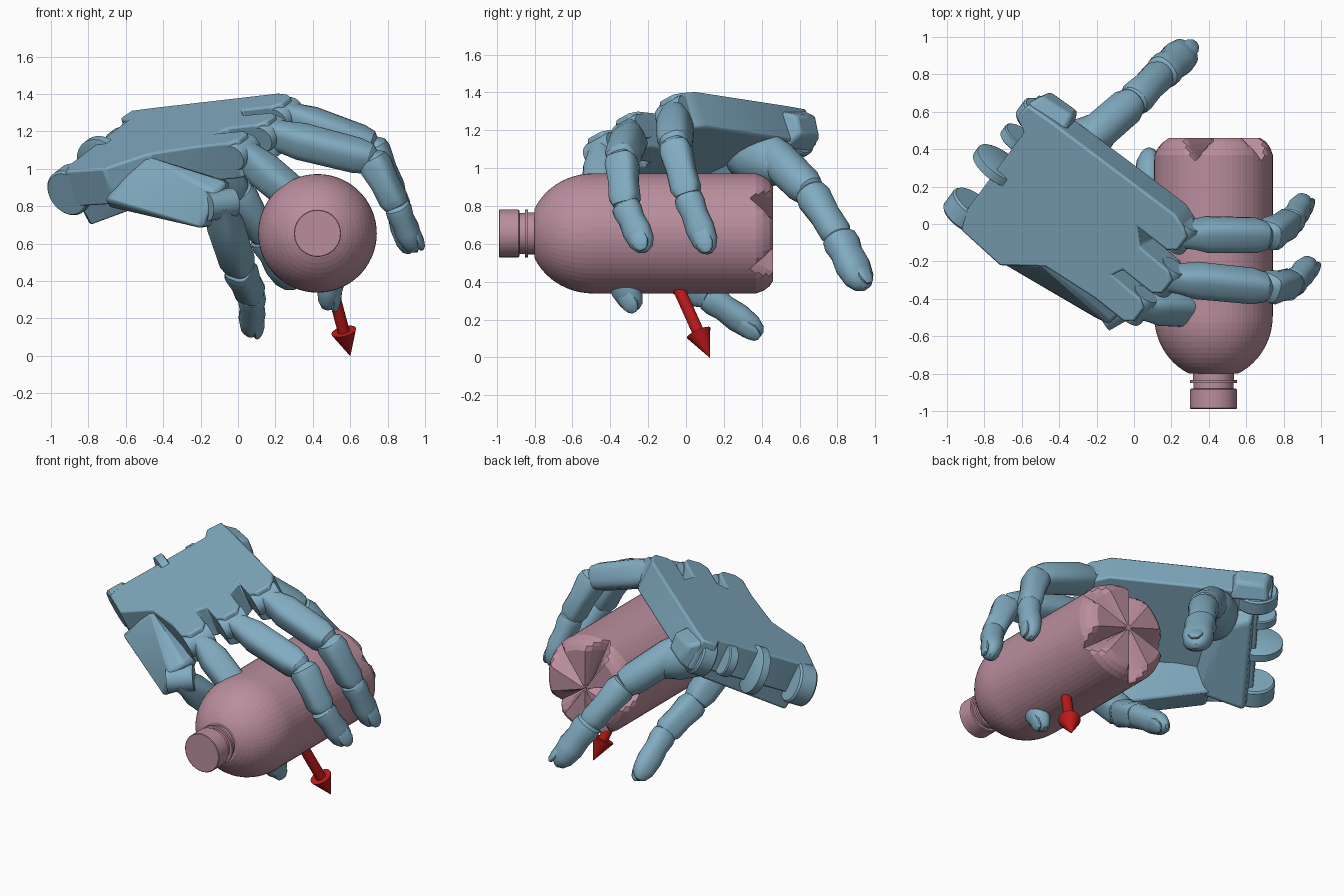
import bpy, bmesh, math
from mathutils import Vector as V

if "Cube" in bpy.data.objects:
    bpy.data.objects.remove(bpy.data.objects["Cube"])


def material(name, rgb):
    m = bpy.data.materials.new(name)
    m.diffuse_color = (*rgb, 1)
    m.use_nodes = True
    m.node_tree.nodes["Principled BSDF"].inputs["Base Color"].default_value = m.diffuse_color
    return m


BLUE = material("blue", (0.22, 0.41, 0.53))
PINK = material("pink", (0.49, 0.27, 0.34))
RED = material("red", (0.50, 0.01, 0.01))

# hand frame: U toward the fingers, S toward the thumb, W out of the back
ORIGIN = V((0.26, -0.07, 1.385))
U = V((0.78, -0.62, 0.08)).normalized()
S = V((0.54, 0.735, 0.41)).normalized()
W = U.cross(S).normalized()


def hand(a, b, c):
    return ORIGIN + U * a + S * b + W * c


def loft(bm, p, q, side, rows, n=16, power=2.0, off=0.0, turn=0.5):
    """Skin superelliptic rings along p-q; rows are (t, half width, half depth)."""
    p, q = V(p), V(q)
    d = q - p
    ax = d.normalized()
    s = (side - ax * side.dot(ax)).normalized()
    b = ax.cross(s)
    rings = []
    for t, hw, hd in rows:
        ring = []
        for i in range(n):
            an = 2 * math.pi * (i + turn) / n
            c, k = math.cos(an), math.sin(an)
            x = math.copysign(abs(c) ** (2 / power), c) * hw
            y = math.copysign(abs(k) ** (2 / power), k) * hd + off
            ring.append(bm.verts.new(p + d * t + s * x + b * y))
        rings.append(ring)
    for r0, r1 in zip(rings, rings[1:]):
        for i in range(n):
            j = (i + 1) % n
            bm.faces.new((r0[i], r0[j], r1[j], r1[i]))
    bm.faces.new(rings[0][::-1])
    bm.faces.new(rings[-1])


def finish(bm, name, mat, angle=None, bevel=0):
    bmesh.ops.recalc_face_normals(bm, faces=bm.faces)
    me = bpy.data.meshes.new(name)
    bm.to_mesh(me)
    bm.free()
    ob = bpy.data.objects.new(name, me)
    bpy.context.collection.objects.link(ob)
    me.materials.append(mat)
    if bevel:
        m = ob.modifiers.new("bevel", 'BEVEL')
        m.width, m.segments, m.limit_method = bevel, 2, 'ANGLE'
    if angle:
        bpy.ops.object.select_all(action='DESELECT')
        ob.select_set(True)
        bpy.context.view_layer.objects.active = ob
        bpy.ops.object.shade_smooth_by_angle(angle=math.radians(angle))
    return ob


def hull(name, pts, bevel):
    bm = bmesh.new()
    for p in pts:
        bm.verts.new(p)
    bmesh.ops.convex_hull(bm, input=bm.verts)
    bmesh.ops.delete(bm, geom=[v for v in bm.verts if not v.link_faces], context='VERTS')
    bmesh.ops.dissolve_limit(bm, angle_limit=0.09, verts=bm.verts, edges=bm.edges)
    return finish(bm, name, BLUE, 30, bevel)


# fingers: three phalanges plus nail
PROXIMAL = [(-.12, .03, .04), (-.06, .06, .07), (.15, .072, .082), (.3, .09, .09),
            (.85, .088, .085), (.97, .07, .075), (1.04, .03, .04)]
MIDDLE = [(-.12, .04, .04), (-.02, .075, .072), (.12, .085, .082), (.5, .076, .07),
          (.85, .08, .07), (1, .06, .06), (1.06, .02, .02)]
DISTAL = [(-.1, .04, .04), (0, .074, .065), (.12, .078, .07), (.3, .07, .062),
          (.55, .077, .066), (.8, .068, .054), (.94, .045, .034), (1.0, .015, .012)]
NAIL = [(.55, .025, .012), (.6, .045, .018), (.85, .046, .018), (.96, .03, .014), (1.0, .012, .006)]


def finger(name, joints, scale=(1, 1, 1), power=3.2):
    j = [V(p) for p in joints]
    side = (j[1] - j[0]).cross(j[3] - j[2])
    bm = bmesh.new()
    for i, (rows, pw) in enumerate(((PROXIMAL, power), (MIDDLE, power), (DISTAL, 2.3))):
        k = scale[i]
        loft(bm, j[i], j[i + 1], side, [(t, a * k, b * k) for t, a, b in rows], 16, pw)
    loft(bm, j[2], j[3], side, NAIL, 12, 2.5, 0.043 * scale[2])
    return finish(bm, name, BLUE, 30)


KNUCKLES = [(-.026, -.036), (.046, -.288), (.013, -.52)]
K = [hand(a, b, -.09) for a, b in KNUCKLES]
finger("index_finger", [K[0], (.72, -.06, 1.12), (.84, .01, .85), (.915, .125, .55)])
finger("middle_finger", [K[1], (.72, -.34, 1.05), (.85, -.32, .80), (.95, -.21, .56)])
finger("ring_finger", [K[2], (.39, -.46, .78), (.51, -.40, .50), (.48, -.26, .25)])
finger("little_finger", [(-.1, -.46, .80), (.01, -.10, .46), (.075, .12, .32), (.075, .40, .12)])
finger("thumb", [(-.3, .40, 1.13), (.0, .66, .87), (.15, .81, .63), (.30, .94, .36)],
       (1.15, 1.12, 1.25), 2.1)

# thumb mound joining thumb to palm
bm = bmesh.new()
loft(bm, hand(-.8, -.25, -.12), (-.12, .55, .99), S,
     [(0, .08, .07), (.12, .14, .11), (.4, .15, .135), (.65, .135, .13), (.85, .10, .10), (1, .04, .04)], 20)
finish(bm, "thumb_mound", BLUE, 40)

# palm plate with knuckle lobes
outline = [(-.93, .05)]
for i, (a, b) in enumerate(KNUCKLES):
    outline += [(a - (.08 if i == 0 else .2), b + (.11 if i == 0 else .085)), (a, b + .08),
                (a + .045, b + .045), (a + .045, b - .045), (a, b - .085), (a - .2, b - .085)]
outline += [(-.5, -.64), (-.7, -.80), (-.98, -.78), (-1.02, -.68), (-1.02, -.10),
            (-1.10, -.06), (-1.09, .04)]
bm = bmesh.new()
face = bm.faces.new([bm.verts.new(hand(a, b, 0)) for a, b in outline])
ext = bmesh.ops.extrude_face_region(bm, geom=[face], use_keep_orig=True)
for v in [g for g in ext["geom"] if isinstance(g, bmesh.types.BMVert)]:
    v.co -= W * 0.21
finish(bm, "palm", BLUE, 30, 0.012)

# wrist corner beside the thumb
hull("wrist_corner", [hand(a, b, c) for a, b, c in (
    (-1.1, .03, -.01), (-.84, .03, -.03), (-1.07, .10, -.07), (-.87, .12, -.09),
    (-1.05, .10, -.2), (-.87, .11, -.2), (-1.08, 0, -.24), (-.84, 0, -.24))], 0.02)

# heel of the palm
hull("palm_heel", [hand(a, b, c) for a, b, c in (
    (-1.0, -.76, -.15), (-1.0, -.05, -.15), (-.6, -.7, -.15), (-.7, -.1, -.15),
    (-.98, -.74, -.34), (-.98, -.12, -.29), (-.72, -.68, -.3), (-.8, -.2, -.28))], 0.02)

# metacarpal block of the little finger
hull("little_metacarpal", [(-.72, -.20, .84), (-.5, -.21, 1.07), (-.13, -.54, .88), (-.06, -.48, .93),
                           (-.19, -.51, .68), (-.7, -.14, .80), (-.45, .02, 1.0), (-.04, -.36, .93),
                           (-.12, -.36, .69), (-.6, .02, .78)], 0.025)

# knuckle pins and wrist lugs, all turned about the side axis
for name, a, b, c, r, h in [("knuckle_pin_%d" % i, a, b, -.09, .075, .085)
                            for i, (a, b) in enumerate(KNUCKLES)] + [
        ("wrist_lug_0", -1.03, -.20, -.11, .10, .03), ("wrist_lug_1", -1.03, -.40, -.12, .15, .03),
        ("wrist_lug_2", -1.02, -.72, -.13, .13, .06), ("wrist_lug_3", -1.0, -.04, -.13, .13, .05)]:
    bm = bmesh.new()
    loft(bm, hand(a, b - h, c), hand(a, b + h, c), U,
         [(0, r * .92, r * .92), (.1, r, r), (.9, r, r), (1, r * .92, r * .92)], 28)
    finish(bm, name, BLUE, 30)

# little finger hinge
bm = bmesh.new()
loft(bm, (-.17, -.50, .80), (-.03, -.42, .82), V((0, 0, 1)), [(0, .08, .08), (1, .08, .08)], 24)
finish(bm, "little_finger_hinge", BLUE, 30)


# bottle, turned about the y axis
def turned(name, rows, shape=None):
    bm = bmesh.new()
    loft(bm, (.425, 0, .655), (.425, 1, .655), V((1, 0, 0)), [(y, r, r) for y, r in rows], 60, turn=0)
    if shape:
        for v in bm.verts:
            shape(v)
        bmesh.ops.remove_doubles(bm, verts=bm.verts, dist=0.0005)
    return finish(bm, name, PINK)


def groove(v):
    """Press five radial V grooves into the bottle base."""
    if v.co.y < .3:
        return
    x, z = v.co.x - .425, v.co.z - .655
    r, an = math.hypot(x, z), math.degrees(math.atan2(z, x))
    off = min(abs(math.remainder(an - 36 - 72 * i, 360)) for i in range(5))
    apex = .40 - .2 * r
    v.co.y = min(v.co.y, apex + (.46 - apex) * off / 18)


dome = [(-.49 - .34 * math.sin(math.radians(x)), .317 * math.cos(math.radians(x))) for x in range(0, 67, 6)]
turned("bottle_body", [(.46, .02), (.46, .25), (.44, .28), (.41, .302), (.37, .317),
                       (.32, .317), (.13, .317), (-.18, .317)] + dome, groove)
turned("bottle_neck", [(-.78, .11), (-.835, .11), (-.835, .126), (-.85, .126), (-.85, .108), (-.89, .108)])
turned("bottle_cap", [(-.88, .12), (-.885, .126), (-.985, .126), (-.988, .122)])

# force arrow
bm = bmesh.new()
loft(bm, (.425, -.17, .655), (.6, .125, 0), V((1, 0, 0)),
     [(0, .032, .032), (.8, .032, .032), (.8, .068, .068), (1, .001, .001)], 24)
finish(bm, "arrow", RED, 30)
